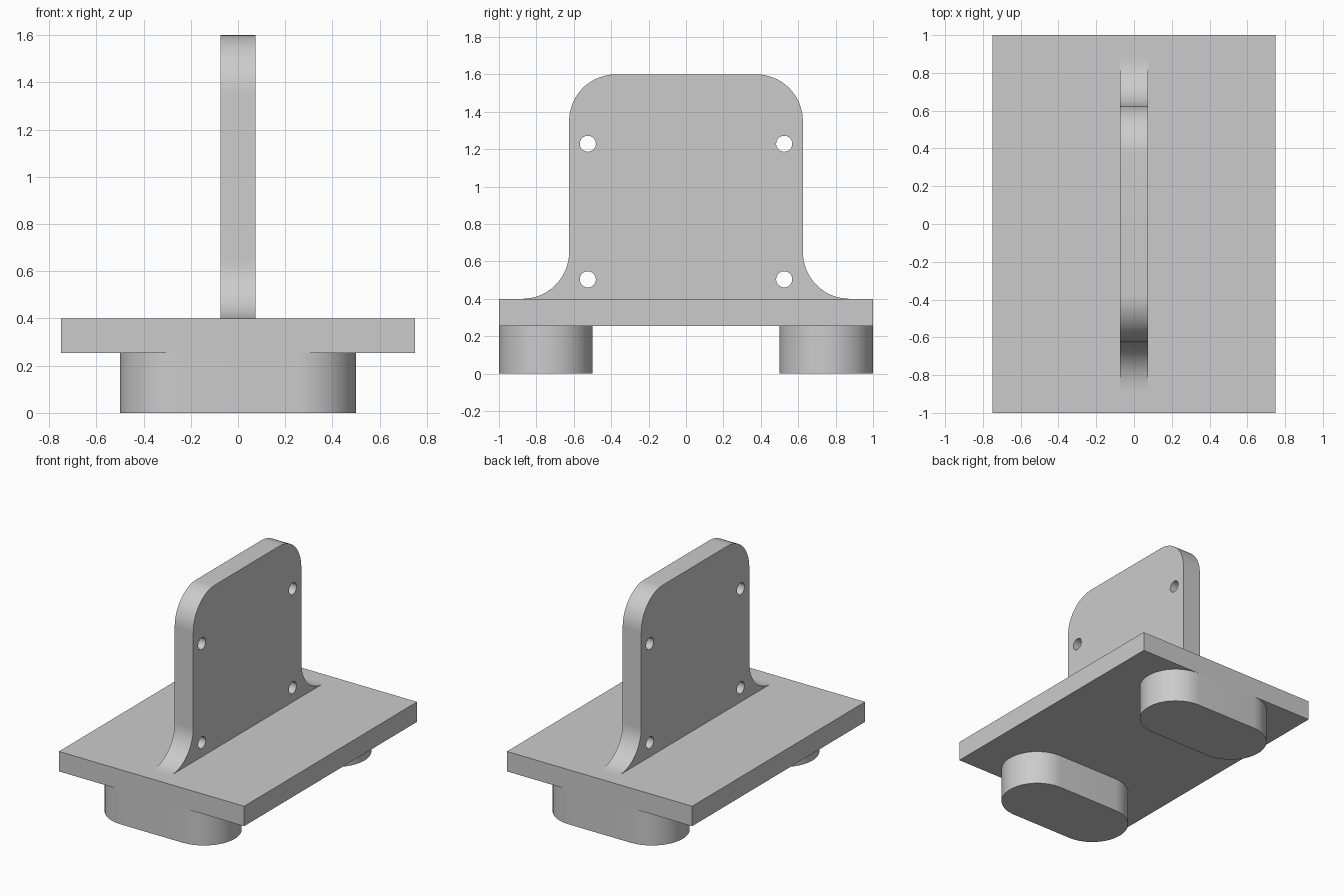
import bpy
import bmesh
from math import cos, sin, pi
from mathutils import Matrix, Vector

cube = bpy.data.objects.get("Cube")
if cube:
    bpy.data.objects.remove(cube, do_unlink=True)

grey = bpy.data.materials.new("light grey")
grey.use_nodes = True
grey.diffuse_color = (0.6, 0.6, 0.6, 1)
grey.node_tree.nodes["Principled BSDF"].inputs["Base Color"].default_value = grey.diffuse_color


def arc(cx, cy, r, start, end, steps=16):
    """Points along an arc; angles in quarter turns."""
    angles = [(start + (end - start) * i / steps) * pi / 2 for i in range(steps + 1)]
    return [(cx + r * cos(a), cy + r * sin(a)) for a in angles]


def extruded(name, loops, thickness, matrix):
    """Solid from a closed outline and optional hole loops, centred on its thickness."""
    curve = bpy.data.curves.new(name + "_profile", "CURVE")
    curve.dimensions = "2D"
    curve.fill_mode = "BOTH"
    curve.extrude = thickness / 2
    for loop in loops:
        spline = curve.splines.new("POLY")
        spline.points.add(len(loop) - 1)
        for point, (x, y) in zip(spline.points, loop):
            point.co = (x, y, 0, 1)
        spline.use_cyclic_u = True
    temp = bpy.data.objects.new(name + "_profile", curve)
    bpy.context.collection.objects.link(temp)
    bpy.context.view_layer.update()
    evaluated = temp.evaluated_get(bpy.context.evaluated_depsgraph_get())
    mesh = bpy.data.meshes.new_from_object(evaluated)
    bpy.data.objects.remove(temp, do_unlink=True)
    bpy.data.curves.remove(curve)

    # Weld the caps to the sides
    bm = bmesh.new()
    bm.from_mesh(mesh)
    bmesh.ops.remove_doubles(bm, verts=bm.verts, dist=0.0001)
    bmesh.ops.transform(bm, matrix=matrix, verts=bm.verts)
    bmesh.ops.recalc_face_normals(bm, faces=bm.faces)
    bm.to_mesh(mesh)
    bm.free()

    mesh.name = name
    mesh.materials.clear()
    mesh.materials.append(grey)
    obj = bpy.data.objects.new(name, mesh)
    bpy.context.collection.objects.link(obj)
    bpy.ops.object.select_all(action="DESELECT")
    obj.select_set(True)
    bpy.context.view_layer.objects.active = obj
    bpy.ops.object.shade_smooth_by_angle(angle=pi / 6)
    return obj


under, deck, top = 0.254, 0.4, 1.6
half, r = 0.625, 0.25

# Base plate
rectangle = [(-0.75, -1), (0.75, -1), (0.75, 1), (-0.75, 1)]
extruded("base_plate", [rectangle], deck - under,
         Matrix.Translation((0, 0, (under + deck) / 2)))

# Rounded feet, flush with the front and back edges
slot = arc(r, 0, r, -1, 1, 32) + arc(-r, 0, r, 1, 3, 32)
for name, y in (("front_foot", -0.75), ("back_foot", 0.75)):
    extruded(name, [slot], under, Matrix.Translation((0, y, under / 2)))

# Upright plate: flared bottom, rounded top corners and four bolt holes
side = arc(half + r, deck + r, r, 3, 2) + arc(half - r, top - r, r, 0, 1)
outline = side + [(-y, z) for y, z in reversed(side)]
holes = [arc(y, z, 0.043, 0, 4, 32)[:-1] for y in (-0.525, 0.525) for z in (0.504, 1.229)]
stand_up = Matrix(((0, 0, 1), (1, 0, 0), (0, 1, 0))).to_4x4()
extruded("upright_plate", [outline] + holes, 0.15, stand_up)
